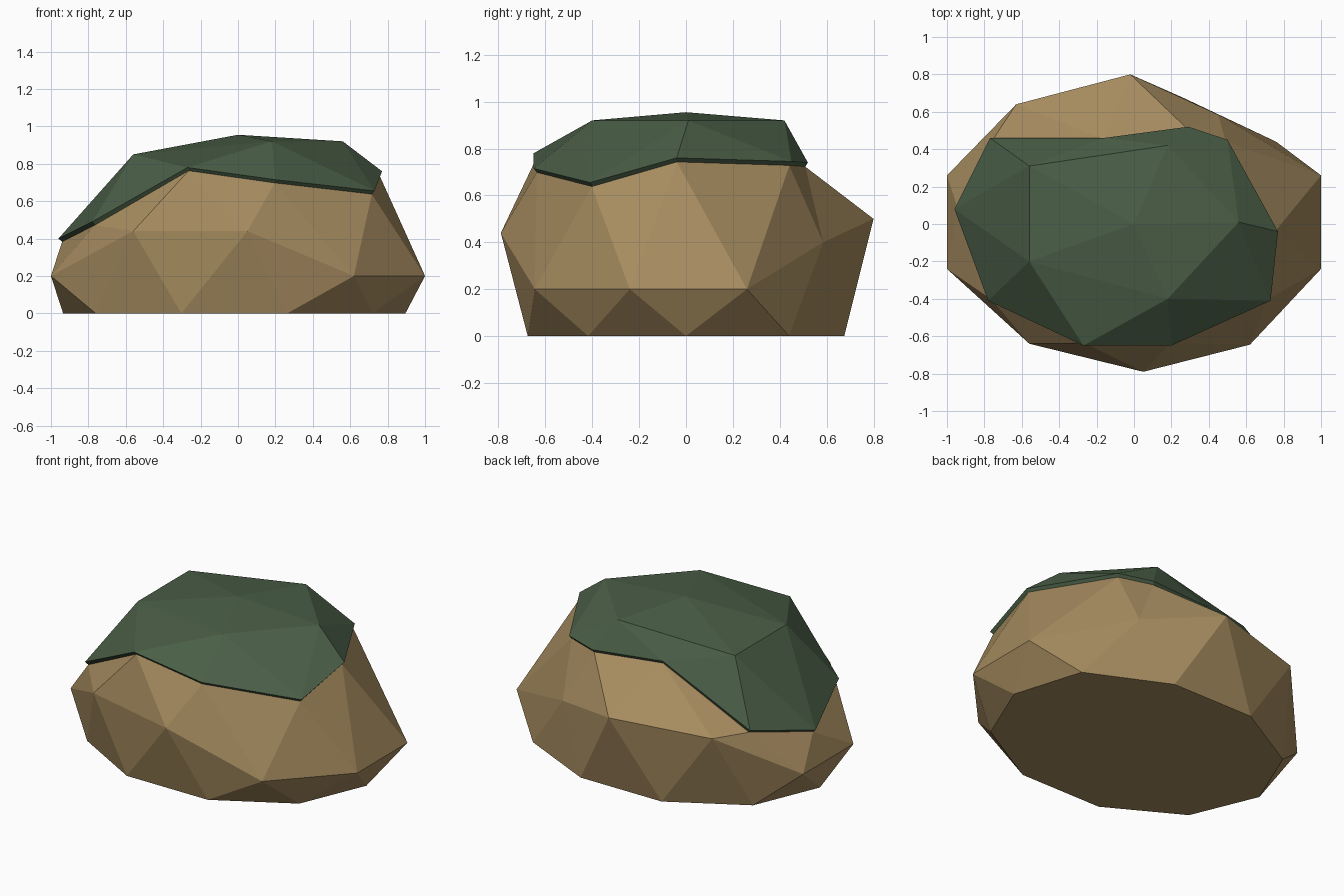
import bpy
import bmesh
from math import cos, sin, tau

default_cube = bpy.data.objects.get("Cube")
if default_cube:
    bpy.data.objects.remove(default_cube, do_unlink=True)


def make_material(name, color):
    mat = bpy.data.materials.new(name)
    mat.use_nodes = True
    mat.diffuse_color = color
    bsdf = next(n for n in mat.node_tree.nodes if n.type == 'BSDF_PRINCIPLED')
    bsdf.inputs["Base Color"].default_value = color
    bsdf.inputs["Roughness"].default_value = 0.9
    return mat


def add_ring(bm, points):
    return [bm.verts.new(p) for p in points]


def zigzag(bm, lower, upper, shift):
    """Join two equal rings whose points alternate."""
    n = len(lower)
    for i in range(n):
        j = (i + shift) % n
        bm.faces.new((lower[i], lower[(i + 1) % n], upper[j]))
        bm.faces.new((lower[i], upper[j], upper[j - 1]))


def dome(bm, rim, ring, pole):
    """Close a ten-sided rim with a five-sided ring and a pole."""
    for i in range(len(ring)):
        a, b = ring[i], ring[(i + 1) % len(ring)]
        left, mid, right = rim[2 * i - 1], rim[2 * i], rim[2 * i + 1]
        bm.faces.new((left, mid, a))
        bm.faces.new((mid, right, a))
        bm.faces.new((a, right, b))
        bm.faces.new((a, b, pole))


def finish(bm, name, mat):
    bmesh.ops.recalc_face_normals(bm, faces=bm.faces)
    mesh = bpy.data.meshes.new(name)
    bm.to_mesh(mesh)
    bm.free()
    mesh.materials.append(mat)
    obj = bpy.data.objects.new(name, mesh)
    bpy.context.collection.objects.link(obj)
    return obj


def sink(points, scale, drop):
    return [(x * scale, y * scale, z - drop) for x, y, z in points]


# Corners, counter-clockwise from +x
cap_rim = [(.77, -.04, .76), (.5, .45, .745), (.29, .52, .74), (-.16, .46, .765),
           (-.77, .46, .49), (-.96, .08, .4), (-.78, -.41, .49), (-.27, -.65, .78),
           (.2, -.65, .715), (.73, -.41, .655)]
cap_ring = [(.56, .01, .92), (.18, .42, .92), (-.56, .31, .85),
            (-.56, -.2, .85), (.18, -.4, .92)]
cap_pole = [(0, 0, .955)]
belt = [(1, .26, .2), (.45, .585, .4), (-.02, .8, .5), (-.63, .64, .47),
        (-1, .26, .2), (-1, -.24, .2), (-.56, -.64, .44), (.05, -.79, .44),
        (.62, -.645, .2), (1, -.24, .2)]
foot = [(.915 * cos(tau * i / 10) - .02, .71 * sin(tau * i / 10), 0) for i in range(10)]
foot[1] = (.76, .44, 0)

tan = make_material("tan stone", (.38, .26, .115, 1))
green = make_material("moss green", (.068, .112, .062, 1))

# Boulder: flat foot, jagged belt, shoulder and crown under the moss
bm = bmesh.new()
foot_v, belt_v = add_ring(bm, foot), add_ring(bm, belt)
shoulder_v = add_ring(bm, sink(cap_rim, .98, .018))
crown_v = add_ring(bm, sink(cap_ring, .97, .025))
pole_v = add_ring(bm, sink(cap_pole, 1, .025))[0]
bm.faces.new(foot_v[::-1])
zigzag(bm, foot_v, belt_v, 0)
zigzag(bm, belt_v, shoulder_v, 1)
dome(bm, shoulder_v, crown_v, pole_v)
finish(bm, "boulder", tan)

# Moss cap: thin shell with an undercut lip
bm = bmesh.new()
lip_v = add_ring(bm, sink(cap_rim, .975, .02))
rim_v = add_ring(bm, cap_rim)
for i in range(10):
    bm.faces.new((lip_v[i - 1], lip_v[i], rim_v[i], rim_v[i - 1]))
dome(bm, rim_v, add_ring(bm, cap_ring), add_ring(bm, cap_pole)[0])
finish(bm, "moss_cap", green)
